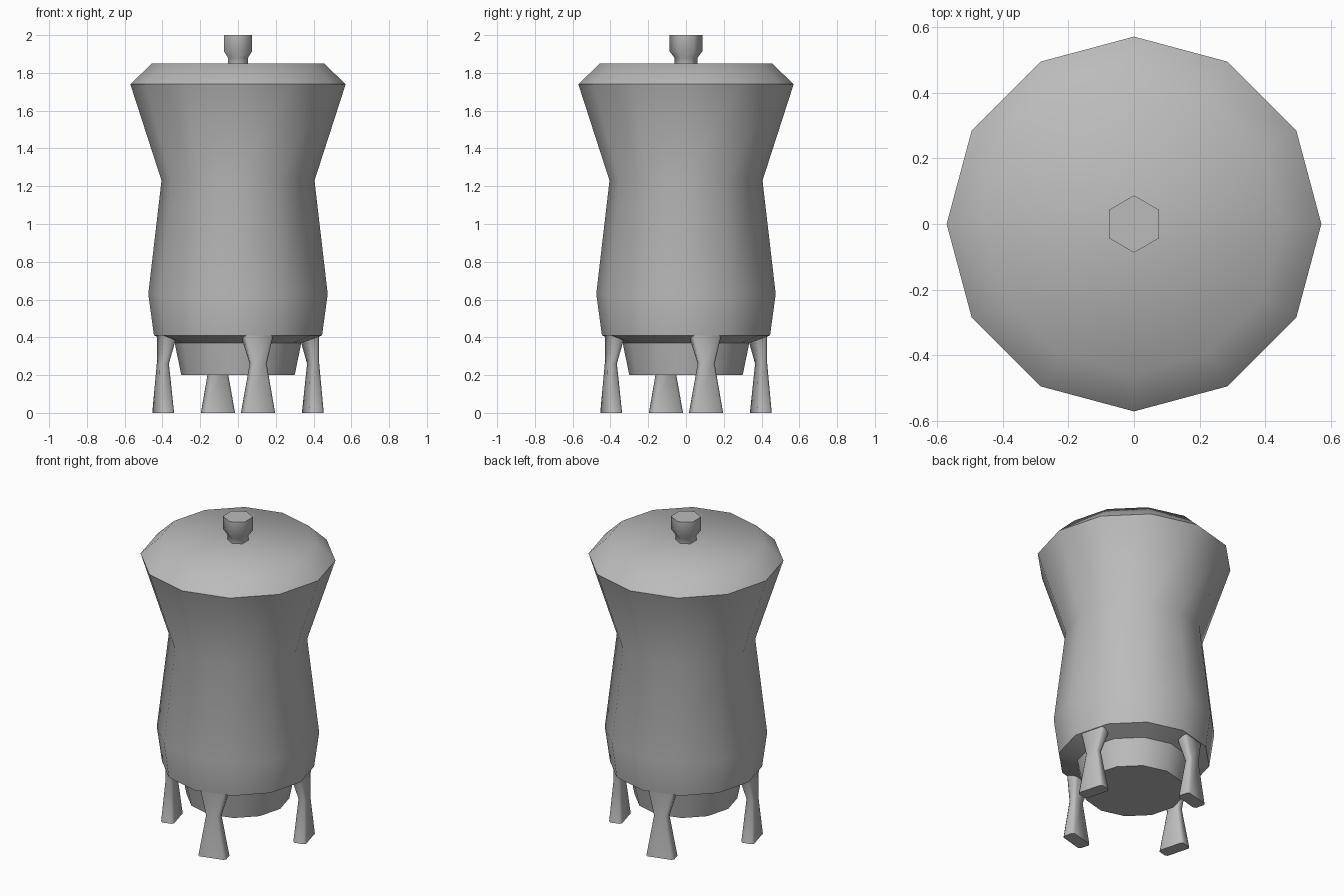
import bpy, bmesh, math
from mathutils import Vector

cube = bpy.data.objects.get("Cube")
if cube:
    bpy.data.objects.remove(cube, do_unlink=True)

# Single plain grey used everywhere
grey = bpy.data.materials.new("plain_grey")
grey.use_nodes = True
grey.diffuse_color = (0.5, 0.5, 0.5, 1)
grey.node_tree.nodes["Principled BSDF"].inputs["Base Color"].default_value = grey.diffuse_color


def loft(name, rings, smooth_angle):
    """Skin a stack of point rings, cap both ends, smooth below an angle."""
    bm = bmesh.new()
    loops = [[bm.verts.new(p) for p in ring] for ring in rings]
    count = len(loops[0])
    for low, high in zip(loops, loops[1:]):
        for i in range(count):
            j = (i + 1) % count
            bm.faces.new((low[i], low[j], high[j], high[i]))
    bm.faces.new(loops[0])
    bm.faces.new(loops[-1])
    bmesh.ops.recalc_face_normals(bm, faces=bm.faces)
    mesh = bpy.data.meshes.new(name)
    bm.to_mesh(mesh)
    bm.free()
    mesh.materials.append(grey)
    obj = bpy.data.objects.new(name, mesh)
    bpy.context.collection.objects.link(obj)
    bpy.ops.object.select_all(action='DESELECT')
    obj.select_set(True)
    bpy.context.view_layer.objects.active = obj
    bpy.ops.object.shade_smooth_by_angle(angle=math.radians(smooth_angle))
    return obj


def turned(name, profile, sides, phase, smooth_angle):
    """Faceted solid of revolution from (radius, height) pairs."""
    angles = [phase + math.tau * i / sides for i in range(sides)]
    rings = [[(r * math.cos(a), r * math.sin(a), z) for a in angles] for r, z in profile]
    return loft(name, rings, smooth_angle)


def leg_ring(radius, width, depth, z, cut=0.012):
    """Rectangle with clipped corners, facing outward along +x."""
    w, d = width / 2, depth / 2
    corner = [(d, w - cut), (d - cut, w)]
    quarter = corner + [(-x, y) for x, y in reversed(corner)]
    points = quarter + [(-x, -y) for x, y in quarter]
    return [Vector((radius + x, y, z)) for x, y in points]


# Waisted body with flared rim, sloping lid and recessed base
turned("body", [(0.30, 0.20), (0.335, 0.37), (0.445, 0.41), (0.475, 0.63),
                (0.405, 1.23), (0.57, 1.74), (0.455, 1.85)], 12, 0, 50)

# Six-sided lid knob on a narrow neck
turned("lid_knob", [(0.061, 1.84), (0.061, 1.88), (0.087, 1.915), (0.087, 2.0)],
       6, math.pi / 2, 65)

# Four pinched legs centred on body facets
for k, side in enumerate(("left", "back", "right", "front")):
    leg = loft(side + "_leg", [leg_ring(0.41, 0.172, 0.08, 0),
                               leg_ring(0.412, 0.086, 0.05, 0.26),
                               leg_ring(0.39, 0.165, 0.072, 0.41)], 50)
    leg.rotation_euler.z = math.radians(15 + 90 * k)
